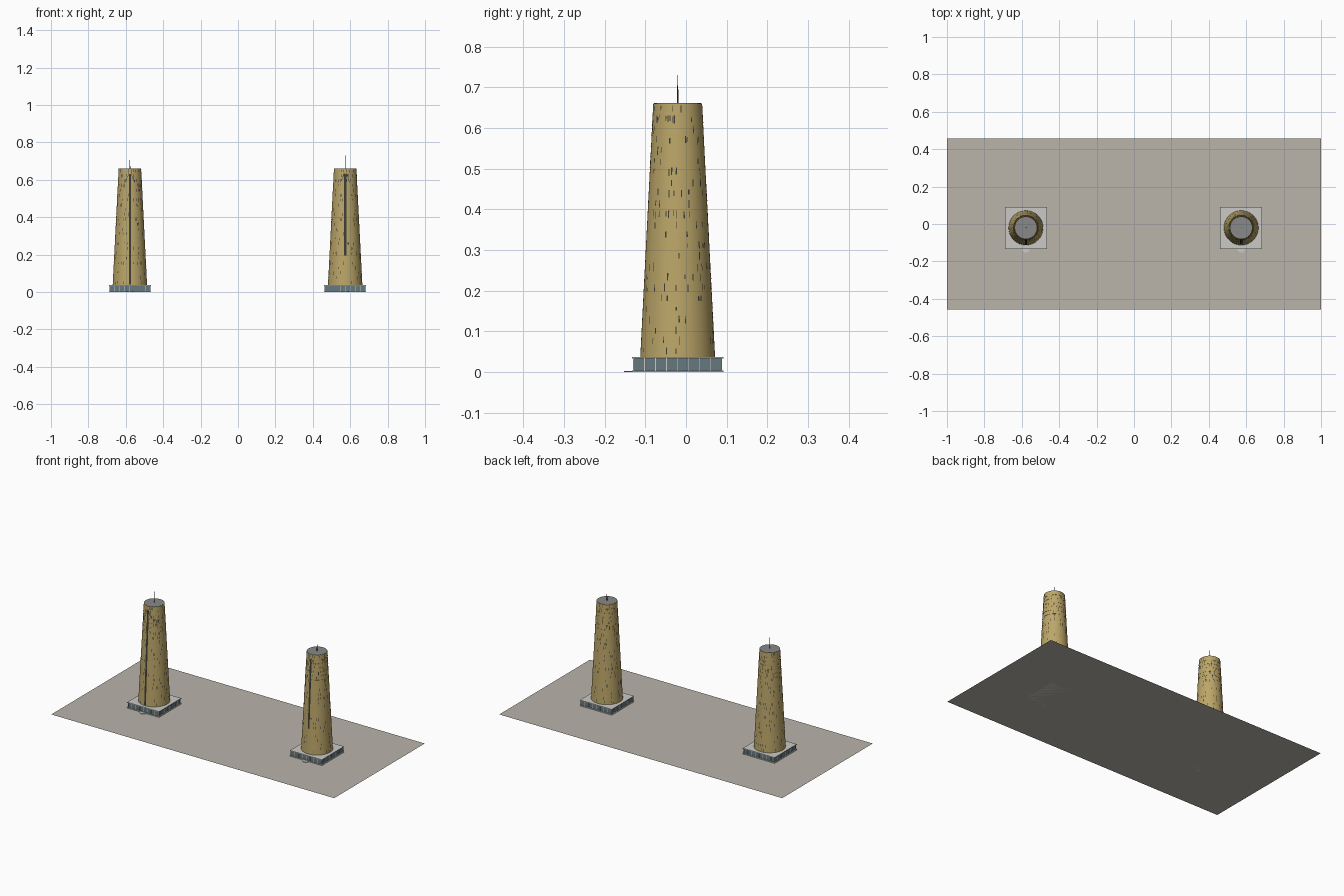
import bpy, bmesh, math, random
from mathutils import Matrix

if "Cube" in bpy.data.objects:
    bpy.data.objects.remove(bpy.data.objects["Cube"])

random.seed(7)
CY = -0.0205
Z0, Z1 = 0.037, 0.66
R0, R1 = 0.092, 0.060
FLOORS, BAYS = 24, 72


def mat(name, c):
    m = bpy.data.materials.new(name)
    m.diffuse_color = (*c, 1)
    m.use_nodes = True
    m.node_tree.nodes["Principled BSDF"].inputs["Base Color"].default_value = m.diffuse_color
    return m


GOLD = mat("bronze_cladding", (0.50, 0.38, 0.14))
DARK = mat("dark_glass", (0.045, 0.045, 0.04))
TEAL = mat("podium_glass", (0.13, 0.19, 0.21))
PALE = mat("pale_stone", (0.60, 0.59, 0.56))
SITE = mat("site_stone", (0.49, 0.46, 0.41))
ROOF = mat("roof_grey", (0.25, 0.25, 0.25))


def finish(bm, name, m, smooth=False):
    me = bpy.data.meshes.new(name)
    bm.to_mesh(me)
    bm.free()
    me.materials.append(m)
    ob = bpy.data.objects.new(name, me)
    bpy.context.collection.objects.link(ob)
    if smooth:
        bpy.context.view_layer.objects.active = ob
        for o in bpy.context.selected_objects:
            o.select_set(False)
        ob.select_set(True)
        bpy.ops.object.shade_smooth_by_angle(angle=math.radians(35))
    return ob


def add_box(bm, x0, x1, y0, y1, z0, z1):
    M = Matrix.Translation(((x0 + x1) / 2, (y0 + y1) / 2, (z0 + z1) / 2)) @ Matrix.Diagonal((x1 - x0, y1 - y0, z1 - z0, 1))
    bmesh.ops.create_cube(bm, size=1, matrix=M)


def add_cone(bm, x, y, z0, z1, r0, r1, seg, caps=True):
    bmesh.ops.create_cone(bm, cap_ends=caps, segments=seg, radius1=r0, radius2=r1, depth=z1 - z0,
                          matrix=Matrix.Translation((x, y, (z0 + z1) / 2)))


def radius(z):
    return R0 + (R1 - R0) * (z - Z0) / (Z1 - Z0)


def add_panel(bm, cx, a, z0, z1, width, off=0.0006):
    """Flat panel lying on the tapered wall at angle a."""
    vs = []
    for z, s in ((z0, -1), (z0, 1), (z1, 1), (z1, -1)):
        r = radius(z) + off
        b = a + s * width / 2 / r
        vs.append(bm.verts.new((cx + r * math.cos(b), CY + r * math.sin(b), z)))
    bm.faces.new(vs)


def podium(side, cx):
    h = 0.1125
    # lower plinth, roof slab and rim
    bm = bmesh.new()
    for z0, z1, k in ((0, 0.004, h), (0.033, 0.037, h)):
        add_box(bm, cx - k, cx + k, CY - k, CY + k, z0, z1)
    # mullions on all four sides
    n, g = 8, h - 0.004
    for i in range(n + 1):
        t = -g + 2 * g * i / n
        for s in (-1, 1):
            add_box(bm, cx + t - .001, cx + t + .001, CY + s * g - .001, CY + s * g + .001, .004, .033)
            add_box(bm, cx + s * g - .001, cx + s * g + .001, CY + t - .001, CY + t + .001, .004, .033)
    finish(bm, side + "_podium_frame", PALE)
    bm = bmesh.new()
    k = h - 0.005
    add_box(bm, cx - k, cx + k, CY - k, CY + k, 0.004, 0.033)
    finish(bm, side + "_podium_glass", TEAL)
    # rounded entrance step
    bm = bmesh.new()
    add_cone(bm, cx, CY - h, 0, 0.003, 0.02, 0.02, 32)
    finish(bm, side + "_entrance_step", PALE)


def tower(side, cx, slit_bottom):
    bm = bmesh.new()
    add_cone(bm, cx, CY, Z0, Z1, R0, R1, BAYS)
    finish(bm, side + "_tower_shell", GOLD, True)
    # roof disc
    bm = bmesh.new()
    add_cone(bm, cx, CY, Z1 - 0.002, Z1 + 0.001, R1 - 0.002, R1 - 0.002, BAYS)
    finish(bm, side + "_roof_disc", ROOF)
    # mast
    bm = bmesh.new()
    add_cone(bm, cx, CY, Z1, 0.705, 0.0022, 0.0012, 12)
    add_cone(bm, cx, CY, 0.705, 0.73, 0.0007, 0.0005, 8)
    finish(bm, side + "_mast", DARK)
    # scattered slot windows, denser along the pointed arch at the front
    bm = bmesh.new()
    step = (Z1 - Z0) / FLOORS
    for f in range(FLOORS):
        z = Z0 + f * step
        for b in range(BAYS):
            a = 2 * math.pi * (b + 0.5) / BAYS
            d = abs(a - 1.5 * math.pi)
            if d < 0.13:
                continue
            arch = d < 1.0 and abs(z - (0.63 - 0.12 * d)) < step * 0.8
            if random.random() < (0.6 if arch else 0.15):
                lo = random.uniform(0.1, 0.4)
                add_panel(bm, cx, a, z + lo * step, z + random.uniform(0.75, 0.97) * step,
                          random.choice((0.0018, 0.0026, 0.0034)))
    finish(bm, side + "_slot_windows", DARK)
    # thin floor bands near the top
    bm = bmesh.new()
    for i in range(6):
        z = 0.632 - 0.0257 * i
        r = radius(z) + 0.0009
        add_cone(bm, cx, CY, z - 0.0006, z + 0.0006, r, r, BAYS)
    finish(bm, side + "_floor_bands", GOLD)
    # tall front slit with gable shaped top
    bm = bmesh.new()
    front = 1.5 * math.pi
    add_panel(bm, cx, front, slit_bottom, 0.632, 0.012, 0.0014)
    for s in (-1, 1):
        for i in range(6):
            add_panel(bm, cx, front + s * (0.1 + 0.055 * i), 0.630 - 0.009 * i, 0.638 - 0.009 * i, 0.003, 0.001)
    finish(bm, side + "_front_slit", DARK)


# site plate under both towers
bm = bmesh.new()
bmesh.ops.create_grid(bm, x_segments=1, y_segments=1, size=1, matrix=Matrix.Diagonal((1, 0.457, 1, 1)))
finish(bm, "site_plate", SITE)

for side, cx, slit in (("left", -0.578, 0.04), ("right", 0.573, 0.195)):
    podium(side, cx)
    tower(side, cx, slit)
